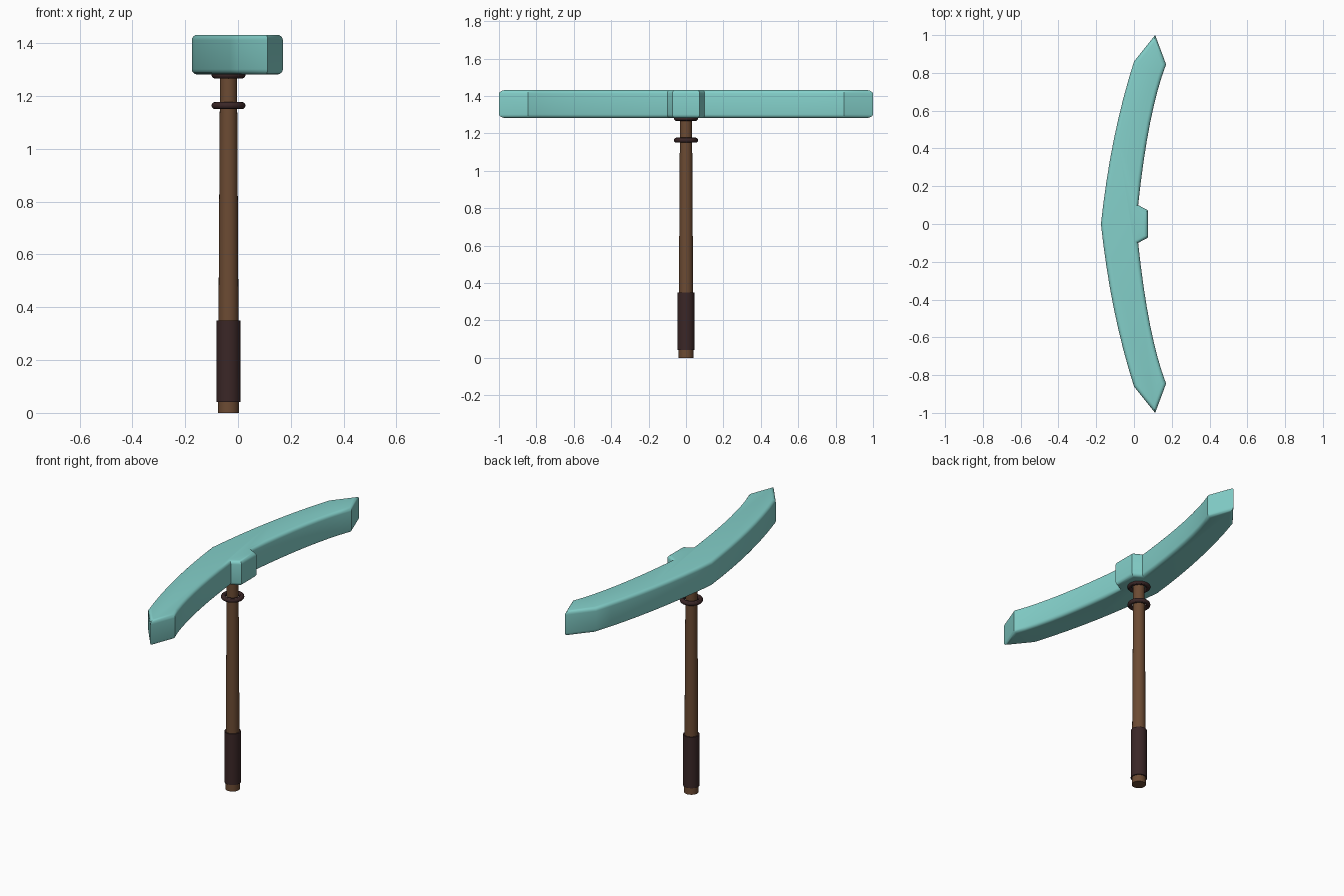
import bpy, bmesh, math

cube = bpy.data.objects.get("Cube")
if cube:
    bpy.data.objects.remove(cube, do_unlink=True)


def material(name, colour):
    m = bpy.data.materials.new(name)
    m.use_nodes = True
    m.diffuse_color = (*colour, 1)
    m.node_tree.nodes["Principled BSDF"].inputs["Base Color"].default_value = (*colour, 1)
    return m


teal = material("teal_metal", (0.23, 0.63, 0.59))
wood = material("brown_wood", (0.15, 0.07, 0.033))
leather = material("dark_leather", (0.043, 0.02, 0.02))
AXIS_X = -0.036


def finish(obj, name, mat):
    obj.name = obj.data.name = name
    obj.data.materials.append(mat)
    bpy.ops.object.select_all(action='DESELECT')
    obj.select_set(True)
    bpy.context.view_layer.objects.active = obj
    bpy.ops.object.shade_smooth_by_angle(angle=math.radians(30))


def rod(name, mat, z0, z1, r0, r1):
    bpy.ops.mesh.primitive_cone_add(vertices=24, radius1=r0, radius2=r1, depth=z1 - z0,
                                    location=(AXIS_X, 0, (z0 + z1) / 2))
    finish(bpy.context.object, name, mat)


def ring(name, z):
    bpy.ops.mesh.primitive_torus_add(major_segments=32, minor_segments=12, major_radius=0.051,
                                     minor_radius=0.0135, location=(AXIS_X, 0, z))
    finish(bpy.context.object, name, leather)


def arc(a, ctrl, b, n=8):
    """Quadratic curve from a to b."""
    return [tuple((1 - t) ** 2 * p + 2 * t * (1 - t) * c + t * t * q
                  for p, c, q in zip(a, ctrl, b)) for t in (i / n for i in range(n + 1))]


# Pick head: half outline from the front centre round the tip to the socket lug
outer = arc((-0.175, 0), (-0.125, 0.47), (0.0, 0.86))
inner = arc((0.17, 0.845), (0.075, 0.60), (0.022, 0.10))
half = outer + [(0.112, 1.0)] + inner + [(0.074, 0.072)]
outline = half + [(x, -y) for x, y in reversed(half[1:])]

bm = bmesh.new()
base = bm.faces.new([bm.verts.new((x, y, 1.282)) for x, y in outline])
up = bmesh.ops.extrude_face_region(bm, geom=[base])["geom"]
bmesh.ops.translate(bm, vec=(0, 0, 0.15), verts=[v for v in up if isinstance(v, bmesh.types.BMVert)])
bmesh.ops.recalc_face_normals(bm, faces=bm.faces)
rim = [e for e in bm.edges if abs(e.verts[0].co.z - e.verts[1].co.z) < 0.01]
bmesh.ops.bevel(bm, geom=rim, offset=0.02, segments=4, profile=0.5, affect='EDGES')
mesh = bpy.data.meshes.new("pick_head")
bm.to_mesh(mesh)
bm.free()
head = bpy.data.objects.new("pick_head", mesh)
bpy.context.collection.objects.link(head)
finish(head, "pick_head", teal)

# Handle, grip and binding rings
rod("handle", wood, 0, 1.33, 0.040, 0.032)
rod("grip", leather, 0.042, 0.35, 0.046, 0.045)
ring("lower_ring", 1.164)
ring("upper_ring", 1.28)
